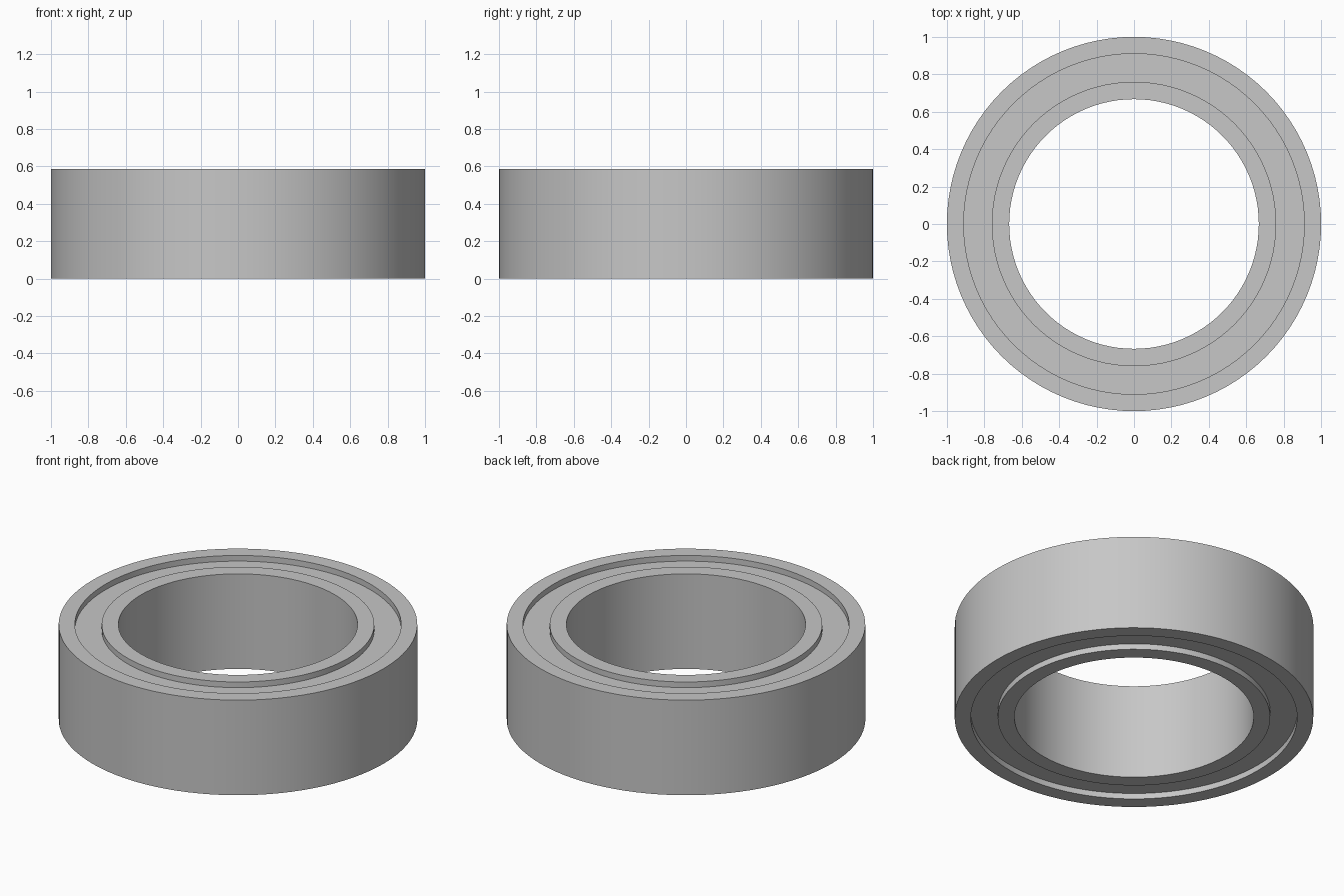
import bpy
import math

SEGMENTS = 96
HEIGHT = 0.585
RECESS = 0.035

cube = bpy.data.objects.get("Cube")
if cube:
    bpy.data.objects.remove(cube, do_unlink=True)

# Single steel colour
steel = bpy.data.materials.new("steel grey")
steel.use_nodes = True
colour = (0.57, 0.57, 0.57, 1)
steel.diffuse_color = colour
steel.node_tree.nodes["Principled BSDF"].inputs["Base Color"].default_value = colour


def ring(name, inner, outer, bottom, top):
    """Sweep a rectangular section around z."""
    section = [(inner, bottom), (outer, bottom), (outer, top), (inner, top)]
    count = len(section)
    verts, faces = [], []
    for i in range(SEGMENTS):
        a = math.tau * i / SEGMENTS
        verts += [(r * math.cos(a), r * math.sin(a), z) for r, z in section]
        here, after = i * count, (i + 1) % SEGMENTS * count
        for j in range(count):
            k = (j + 1) % count
            faces.append((here + j, after + j, after + k, here + k)[::-1])
    mesh = bpy.data.meshes.new(name)
    mesh.from_pydata(verts, [], faces)
    mesh.materials.append(steel)
    mesh.update()
    obj = bpy.data.objects.new(name, mesh)
    bpy.context.collection.objects.link(obj)
    bpy.ops.object.select_all(action="DESELECT")
    obj.select_set(True)
    bpy.context.view_layer.objects.active = obj
    bpy.ops.object.shade_smooth_by_angle(angle=math.radians(30))
    return obj


# Outer and inner races
ring("outer_race", 0.91, 1.0, 0, HEIGHT)
ring("inner_race", 0.667, 0.76, 0, HEIGHT)

# Recessed filling between the races, seated slightly into both
ring("seal_ring", 0.755, 0.915, RECESS, HEIGHT - RECESS)
